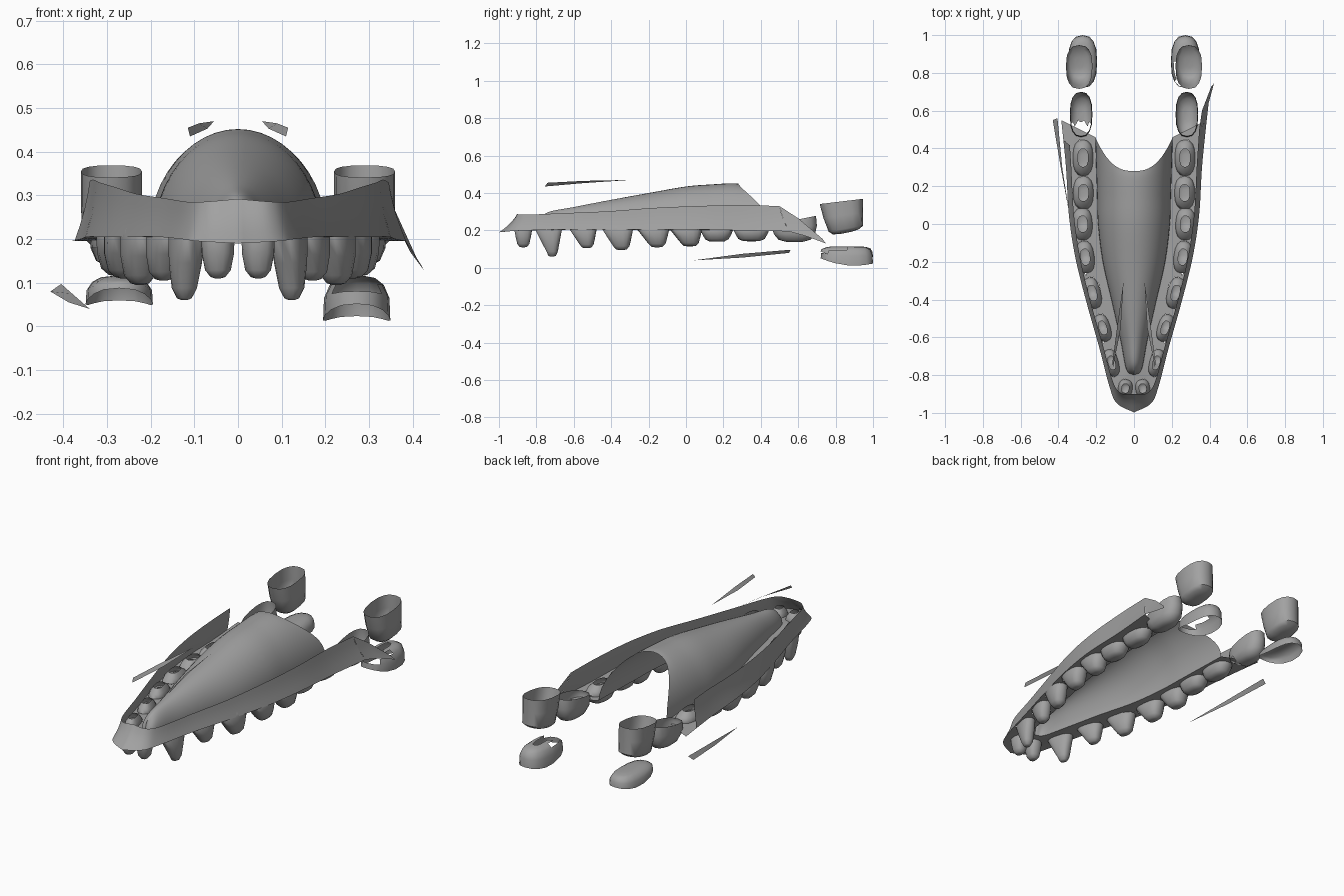
import bpy, bmesh, math
from mathutils import Vector

if "Cube" in bpy.data.objects:
    bpy.data.objects.remove(bpy.data.objects["Cube"])

GREY = bpy.data.materials.new("dark_grey")
GREY.diffuse_color = (0.36, 0.36, 0.36, 1)
GREY.use_nodes = True
GREY.node_tree.nodes["Principled BSDF"].inputs["Base Color"].default_value = GREY.diffuse_color


def make(name, bm):
    bmesh.ops.remove_doubles(bm, verts=bm.verts, dist=1e-4)
    bmesh.ops.recalc_face_normals(bm, faces=bm.faces)
    me = bpy.data.meshes.new(name)
    bm.to_mesh(me)
    bm.free()
    me.materials.append(GREY)
    ob = bpy.data.objects.new(name, me)
    bpy.context.collection.objects.link(ob)
    bpy.ops.object.select_all(action='DESELECT')
    bpy.context.view_layer.objects.active = ob
    ob.select_set(True)
    bpy.ops.object.shade_smooth_by_angle(angle=math.radians(50))
    return ob


def rail(pts, n):
    """Smooth curve sampled through a few points"""
    p = [Vector(q) for q in pts]
    p = [2 * p[0] - p[1]] + p + [2 * p[-1] - p[-2]]
    out = []
    for i in range(n + 1):
        t = i / n * (len(pts) - 1)
        k = min(int(t), len(pts) - 2)
        t -= k
        a, b, c, d = p[k:k + 4]
        out.append(0.5 * (2 * b + (c - a) * t + (2 * a - 5 * b + 4 * c - d) * t * t
                          + (3 * b - a - 3 * c + d) * t ** 3))
    return out


def sheet(bm, rows, skip=None):
    vs = [[bm.verts.new(c) for c in r] for r in rows]
    for r0, r1 in zip(vs, vs[1:]):
        for i in range(len(r0) - 1):
            q = (r0[i], r0[i + 1], r1[i + 1], r1[i])
            mid = sum((v.co for v in q), Vector()) / 4
            if not (skip and skip(mid)):
                bm.faces.new(q)


def shell(name, x, y, rings, angle=0, cap=True, hole=None, n=16):
    """Open-topped shell; rings are (z, rx, ry, dx, dy, tilt, bow)"""
    bm = bmesh.new()
    ca, sa = math.cos(angle), math.sin(angle)
    loops = []
    for z, rx, ry, dx, dy, tilt, bow in rings:
        row = []
        for i in range(n):
            a = 2 * math.pi * i / n
            c, s = math.cos(a), math.sin(a)
            u = rx * math.copysign(abs(c) ** 0.8, c) + dx
            v = ry * math.copysign(abs(s) ** 0.8, s) + dy
            row.append(Vector((x + u * ca - v * sa, y + u * sa + v * ca,
                               z + tilt * v + bow * v * v)))
        loops.append(row + row[:1])
    sheet(bm, loops, hole)
    if cap:
        bmesh.ops.remove_doubles(bm, verts=bm.verts, dist=1e-4)
        bm.verts.ensure_lookup_table()
        end = [min(bm.verts, key=lambda v: (v.co - c).length) for c in loops[-1][:-1]]
        bm.faces.new(end)
    return make(name, bm)


# Tooth row: x, y, half width, half length, tip height, tip taper, angle
TEETH = [
    (0.046, -0.870, 0.038, 0.048, 0.110, 0.75, 0.10),
    (0.118, -0.735, 0.036, 0.074, 0.060, 0.45, -0.25),
    (0.165, -0.550, 0.040, 0.074, 0.105, 0.55, -0.30),
    (0.220, -0.365, 0.044, 0.084, 0.095, 0.58, -0.25),
    (0.258, -0.175, 0.048, 0.086, 0.110, 0.60, -0.12),
    (0.272, 0.000, 0.052, 0.086, 0.115, 0.62, -0.05),
    (0.268, 0.165, 0.054, 0.088, 0.140, 0.80, 0.0),
    (0.270, 0.350, 0.054, 0.096, 0.142, 0.82, 0.0),
]


def in_socket(p):
    for x, y, rx, ry, *_ in TEETH:
        if ((abs(p.x) - x) / rx) ** 2 + ((p.y - y) / ry) ** 2 < 0.75:
            return True
    return False


# Guide rails: palate crest, gum inner edge, lip bottom, lip top
N = 56
crest = rail([(0, -.79, .26), (0, -.73, .30), (0, -.6, .325), (0, -.42, .36), (0, -.2, .40),
              (0, 0, .435), (0, .15, .447), (0, .24, .452), (0, .28, .45)], N)
inner = rail([(0, -.80, .21), (.04, -.77, .21), (.07, -.62, .205), (.115, -.42, .205),
              (.165, -.2, .2), (.19, 0, .2), (.195, .15, .2), (.2, .3, .2), (.205, .46, .2)], N)
outer = rail([(0, -.998, .19), (.09, -.95, .195), (.13, -.86, .2), (.185, -.65, .205),
              (.25, -.42, .205), (.31, -.18, .205), (.345, .05, .205), (.36, .3, .2),
              (.385, .55, .195)], N)
upper = rail([(0, -.9, .292), (.07, -.895, .286), (.113, -.83, .285), (.165, -.64, .293),
              (.23, -.41, .303), (.285, -.18, .32), (.318, .05, .33), (.332, .3, .336),
              (.345, .5, .33)], N)

palate, gum, lip = bmesh.new(), bmesh.new(), bmesh.new()
for s in (-1, 1):
    flip = Vector((s, 1, 1))
    dome, floor, wall = [], [], []
    for c, i, o, u in zip(crest, inner, outer, upper):
        row = []
        for k in range(13):
            a = k / 12 * math.pi / 2
            w = math.sin(a)
            row.append(Vector((s * i.x * w, c.y + (i.y - c.y) * w ** 2.6,
                               i.z + (c.z - i.z) * math.cos(a))))
        dome.append(row)
        floor.append([i.lerp(o, k / 14) * flip for k in range(15)])
        if s < 0 and u.y > .44:      # left lip stops short
            continue
        bulge = (o - u) * Vector((1, 1, 0)) * 0.12
        wall.append([(o.lerp(u, k / 4) - bulge * math.sin(math.pi * k / 4)) * flip
                     for k in range(5)])
    sheet(palate, dome)
    sheet(gum, floor, in_socket)
    sheet(lip, wall)
# Right-hand lip runs on into a pointed flap
sheet(lip, [[Vector(p) for p in r] for r in (
    [(.385, .55, .195), (.36, .52, .26), (.345, .5, .33)],
    [(.395, .64, .17), (.375, .62, .21), (.36, .6, .265)],
    [(.425, .75, .13), (.42, .74, .14), (.41, .73, .155)])])
make("palate", palate)
make("gum_floor", gum)
make("outer_lip", lip)

for s, side in ((-1, "left"), (1, "right")):
    # Seated teeth
    for k, (x, y, rx, ry, tip, tp, ang) in enumerate(TEETH):
        h = 0.215 - tip
        lean = 0.02 if 0 < k < 6 else 0
        rings = [(0.245, rx * .5, ry * .5, 0, 0, 0, 0),
                 (0.225, rx * .85, ry * .85, 0, 0, 0, 0),
                 (0.205, rx, ry, 0, 0, 0, 0),
                 (0.215 - h * .45, rx * .98, ry * (.45 + .55 * tp), 0, lean * .5, 0, 0),
                 (0.215 - h * .82, rx * .78, ry * tp * .9, 0, lean, 0, 0),
                 (0.215 - h * .97, rx * .45, ry * tp * .6, 0, lean, 0, 0),
                 (tip, rx * .18, ry * tp * .25, 0, lean, 0, 0)]
        shell(f"tooth_{side}_{k + 1}", s * x, y, rings, s * ang)

    # Hindmost seated molar
    shell(f"rear_molar_{side}", s * .28, .58, [
        (.255, .055, .115, 0, 0, .2, 0), (.22, .06, .12, 0, 0, .05, 0),
        (.18, .058, .11, 0, 0, 0, 0), (.15, .045, .085, 0, 0, 0, 0),
        (.138, .02, .04, 0, 0, 0, 0)], 0, True,
        (lambda p: p.y < .53 and p.z < .17) if s < 0 else None)

    # Loose open cup behind the row
    shell(f"loose_cup_{side}", s * .29, .83, [
        (.355, .07, .115, 0, 0, .12, 0), (.28, .07, .105, 0, .01, .15, 0),
        (.205, .067, .092, 0, .025, .18, 0), (.188, .05, .07, 0, .025, .2, 0),
        (.182, .02, .03, 0, .025, .2, 0)])

    # Loose crown below it, domed upward and open underneath
    z0 = .014 if s > 0 else .05
    hz = .115 - z0
    shell(f"loose_crown_{side}", s * .272, .86, [
        (z0, .077, .14, 0, 0, -.1, 1.2), (z0 + hz * .5, .075, .137, 0, 0, -.05, .5),
        (z0 + hz * .8, .062, .125, 0, 0, 0, .2), (z0 + hz * .96, .042, .1, 0, 0, 0, 0),
        (.115, .02, .06, 0, 0, 0, 0)], 0, s < 0,
        (lambda p: p.y < .84 and p.z > .085) if s > 0 else None)

# Loose slivers of gum
SLIVER = [(.055, -.3, .47), (.09, -.55, .465), (.115, -.74, .455),
          (.11, -.755, .435), (.07, -.55, .453)]
LOW = [(-.34, .04, .04), (-.38, .3, .075), (-.405, .56, .097),
       (-.43, .55, .08), (-.388, .3, .055)]
for name, pts in (("upper_sliver_right", SLIVER),
                  ("upper_sliver_left", [(-x, y, z) for x, y, z in SLIVER]),
                  ("lower_sliver", LOW)):
    bm = bmesh.new()
    v = [bm.verts.new(p) for p in pts]
    bm.faces.new((v[0], v[1], v[4]))
    bm.faces.new((v[1], v[2], v[3], v[4]))
    make(name, bm)
